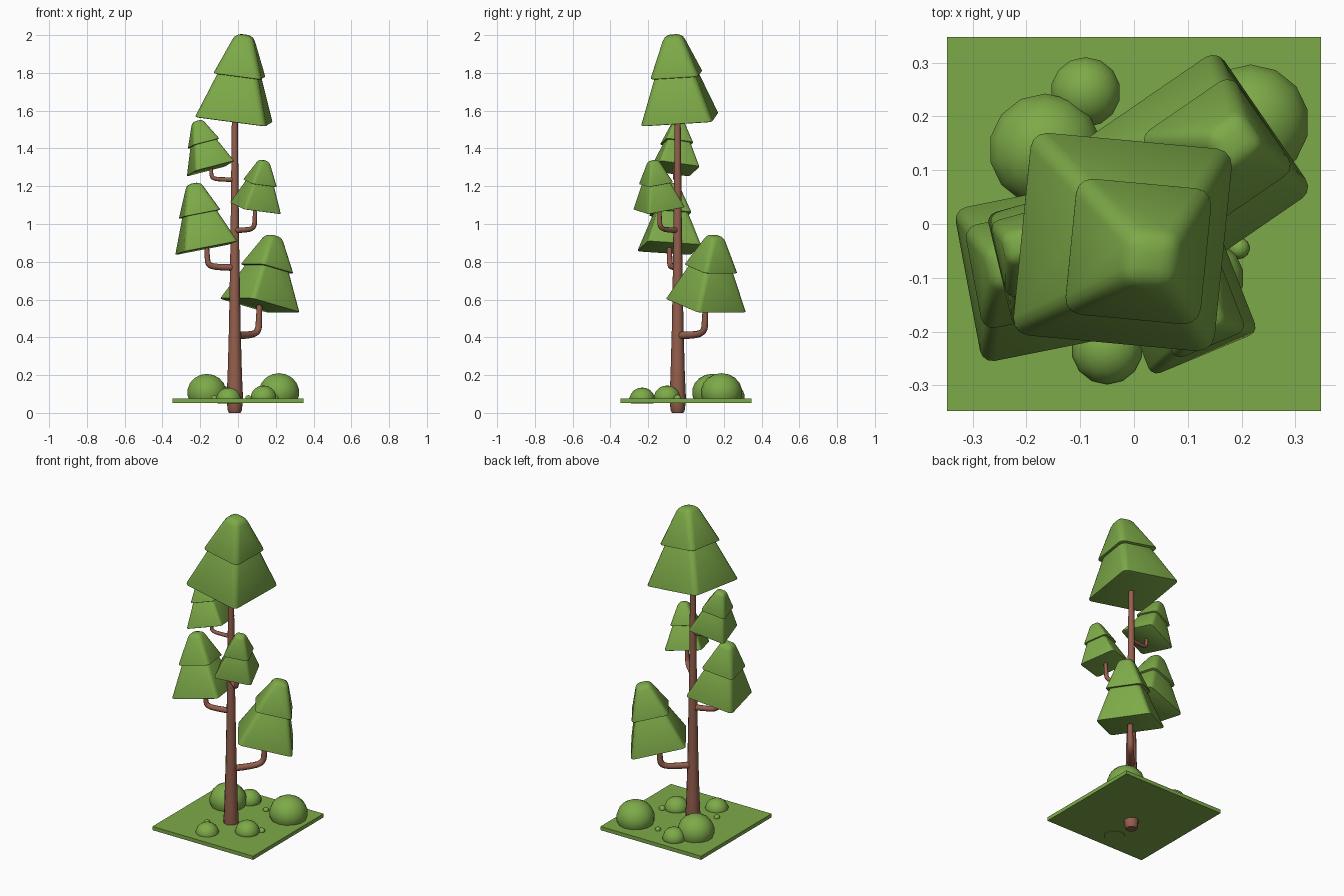
import bpy, bmesh, math
from mathutils import Vector, Matrix

if "Cube" in bpy.data.objects:
    bpy.data.objects.remove(bpy.data.objects["Cube"], do_unlink=True)


def material(name, color):
    m = bpy.data.materials.new(name)
    m.use_nodes = True
    m.diffuse_color = (*color, 1)
    m.node_tree.nodes["Principled BSDF"].inputs["Base Color"].default_value = (*color, 1)
    return m


GREEN = material("leaf green", (0.205, 0.40, 0.065))
BROWN = material("bark brown", (0.30, 0.115, 0.075))


def finish(bm, name, mat, angle=None):
    bmesh.ops.recalc_face_normals(bm, faces=bm.faces)
    mesh = bpy.data.meshes.new(name)
    bm.to_mesh(mesh)
    bm.free()
    mesh.materials.append(mat)
    obj = bpy.data.objects.new(name, mesh)
    bpy.context.collection.objects.link(obj)
    if angle:
        smooth(obj, angle)
    return obj


def smooth(obj, angle):
    bpy.ops.object.select_all(action="DESELECT")
    obj.select_set(True)
    bpy.context.view_layer.objects.active = obj
    bpy.ops.object.shade_smooth_by_angle(angle=math.radians(angle))


def tier(bm, z0, z1, bottom, top):
    """Square pyramid tier with rounded sides and top and a crisp underside."""
    part = bmesh.new()
    bmesh.ops.create_cube(part, size=2)
    for v in part.verts:
        half = top if v.co.z > 0 else bottom
        v.co = (v.co.x * half, v.co.y * half, z1 if v.co.z > 0 else z0)
    upper = [e for e in part.edges if max(v.co.z for v in e.verts) > z0 + 0.01]
    bmesh.ops.bevel(part, geom=upper, offset=0.03, segments=3, profile=0.5, affect="EDGES")
    rim = [e for e in part.edges if max(v.co.z for v in e.verts) < z0 + 0.001]
    bmesh.ops.bevel(part, geom=rim, offset=0.008, segments=2, profile=0.5, affect="EDGES")
    tmp = bpy.data.meshes.new("tier")
    part.to_mesh(tmp)
    part.free()
    bm.from_mesh(tmp)
    bpy.data.meshes.remove(tmp)


def crown(name, base, lean, yaw, scale):
    """Two stacked tiers, turned by yaw and leaning along a horizontal vector."""
    bm = bmesh.new()
    tier(bm, 0, 0.30, 0.192, 0.088)
    tier(bm, 0.238, 0.455, 0.13, 0.046)
    tilt = Vector((0, 0, 1)).rotation_difference(Vector((*lean, 1))).to_matrix().to_4x4()
    turn = Matrix.Rotation(math.radians(yaw), 4, "Z")
    bm.transform(Matrix.Translation(base) @ tilt @ turn @ Matrix.Scale(scale, 4))
    finish(bm, name, GREEN, 40)


# Ground plate
bm = bmesh.new()
bmesh.ops.create_cube(bm, size=1)
bm.transform(Matrix.Translation((0, 0, 0.064)) @ Matrix.Diagonal((0.695, 0.695, 0.023, 1)))
finish(bm, "ground", GREEN)

# Trunk: tapered lathe
TRUNK = Vector((-0.017, -0.044, 0))
bm = bmesh.new()
rings = []
for z, r in [(0, 0.03), (0.012, 0.037), (0.07, 0.044), (0.2, 0.038),
             (0.45, 0.031), (0.9, 0.023), (1.62, 0.015)]:
    rings.append([bm.verts.new(TRUNK + Vector((r * math.cos(a), r * math.sin(a), z)))
                  for a in (i * math.tau / 12 for i in range(12))])
for low, high in zip(rings, rings[1:]):
    for i in range(12):
        j = (i + 1) % 12
        bm.faces.new((low[i], low[j], high[j], high[i]))
bm.faces.new(rings[0])
bm.faces.new(rings[-1])
finish(bm, "trunk", BROWN, 40)


def branch(name, z, end, radius):
    """Tapered limb that leaves the trunk level and curls upward."""
    start = TRUNK + Vector((0, 0, z))
    end = Vector(end)
    curve = bpy.data.curves.new(name, "CURVE")
    curve.dimensions = "3D"
    curve.bevel_depth = radius
    curve.bevel_resolution = 2
    curve.use_fill_caps = True
    spline = curve.splines.new("NURBS")
    path = [(0, 0, 1.15), (0.5, 0, 1.05), (0.95, 0.08, 1), (0.97, 0.5, 0.9), (1, 1, 0.8)]
    spline.points.add(len(path) - 1)
    for p, (out, up, size) in zip(spline.points, path):
        co = start.lerp(end, out)
        p.co = (co.x, co.y, z + (end.z - z) * up, 1)
        p.radius = size
    spline.use_endpoint_u = True
    spline.order_u = 3
    spline.resolution_u = 4
    curve.materials.append(BROWN)
    obj = bpy.data.objects.new(name, curve)
    bpy.context.collection.objects.link(obj)
    bpy.ops.object.select_all(action="DESELECT")
    obj.select_set(True)
    bpy.context.view_layer.objects.active = obj
    bpy.ops.object.convert(target="MESH")
    smooth(bpy.context.object, 50)


# Crowns: name, base centre, lean, yaw, scale, height where the limb leaves the trunk
crown("top_crown", (-0.022, -0.033, 1.552), (0.125, -0.075), -5.5, 1)
for name, base, lean, yaw, scale, z, radius in [
    ("lower_left_crown", (0.115, 0.105, 0.568), (0.2, 0.137), 34.5, 0.84, 0.41, 0.018),
    ("lower_right_crown", (-0.167, -0.088, 0.872), (-0.2, 0.03), 11, 0.77, 0.77, 0.016),
    ("upper_left_crown", (0.0925, -0.1425, 1.083), (0.18, -0.12), 22, 0.57, 0.967, 0.013),
    ("upper_right_crown", (-0.145, -0.06, 1.293), (-0.28, 0.08), 14.5, 0.58, 1.235, 0.011),
]:
    crown(name, base, lean, yaw, scale)
    branch(name.replace("crown", "branch"), z, (base[0], base[1], base[2] + 0.02), radius)

# Bushes: rounded mounds, flattened where they meet the ground
for i, (x, y, z, r, floor) in enumerate([
    (-0.165, 0.138, 0.108, 0.106, 0.06), (0.217, 0.188, 0.108, 0.11, 0.06),
    (-0.09, 0.245, 0.085, 0.066, 0.06), (-0.05, -0.232, 0.072, 0.067, 0.05),
    (0.135, -0.1, 0.08, 0.07, 0.06), (-0.125, -0.127, 0.078, 0.017, 0.06),
    (0.195, -0.045, 0.078, 0.02, 0.06), (0.055, 0.198, 0.078, 0.017, 0.06),
]):
    bm = bmesh.new()
    bmesh.ops.create_uvsphere(bm, u_segments=14, v_segments=9, radius=r)
    for v in bm.verts:
        v.co = (v.co.x + x, v.co.y + y, max(v.co.z * 0.93 + z, floor))
    finish(bm, f"bush_{i + 1}", GREEN, 45)
